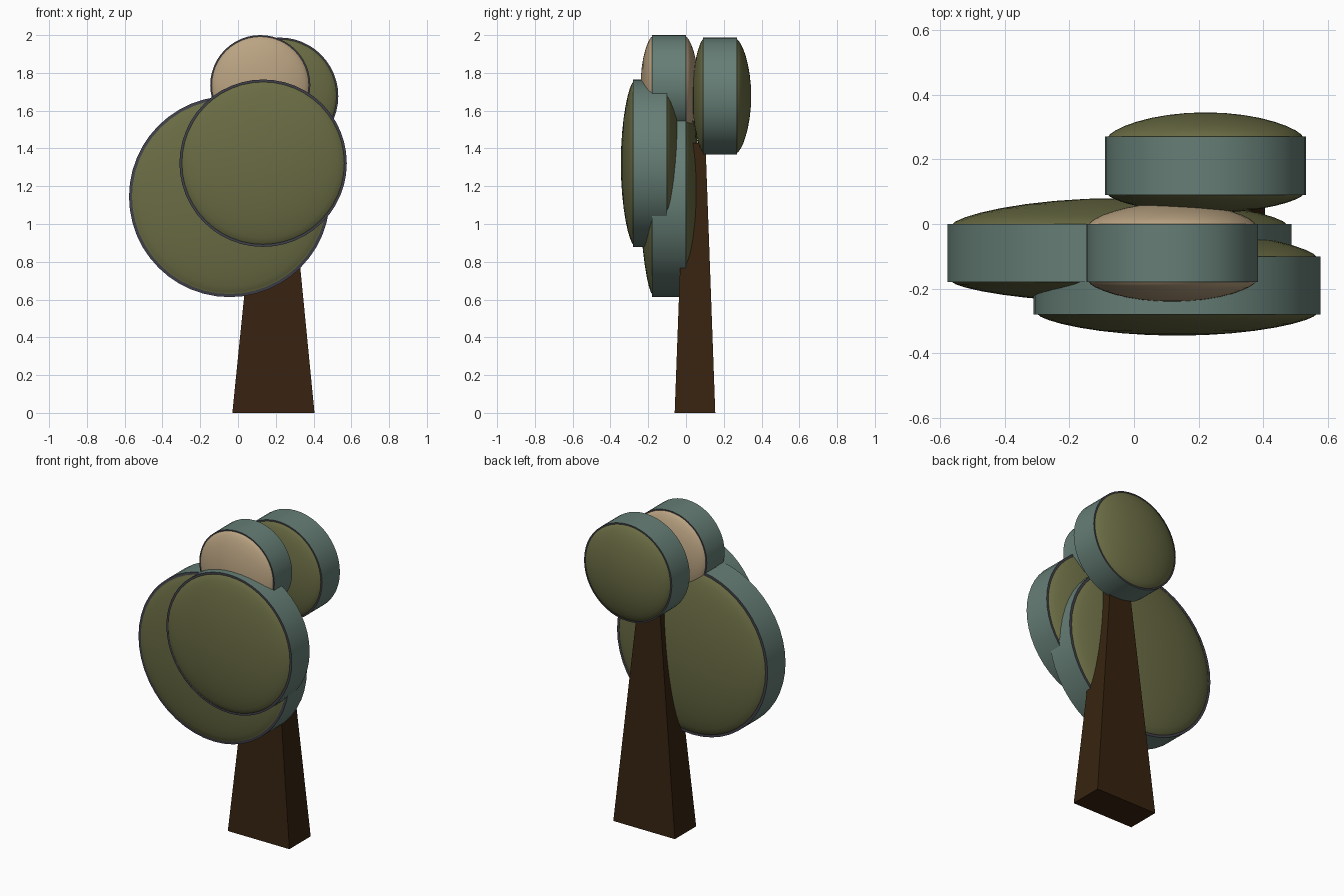
import bpy, bmesh, math

if "Cube" in bpy.data.objects:
    bpy.data.objects.remove(bpy.data.objects["Cube"])


def material(name, rgb):
    m = bpy.data.materials.new(name)
    lin = [((c / 255 + 0.055) / 1.055) ** 2.4 for c in rgb]
    m.diffuse_color = (*lin, 1)
    m.use_nodes = True
    m.node_tree.nodes["Principled BSDF"].inputs["Base Color"].default_value = m.diffuse_color
    return m


olive = material("olive_leaf", (106, 108, 68))
tan = material("tan_leaf", (186, 163, 130))
teal = material("teal_rim", (102, 126, 118))
dark = material("dark_edge", (64, 64, 74))
brown = material("brown_bark", (55, 35, 16))


def finish(name, bm, mats):
    bmesh.ops.recalc_face_normals(bm, faces=bm.faces)
    me = bpy.data.meshes.new(name)
    bm.to_mesh(me)
    bm.free()
    for m in mats:
        me.materials.append(m)
    ob = bpy.data.objects.new(name, me)
    bpy.context.collection.objects.link(ob)
    return ob


def foliage(name, x, z, r, y0, y1, front, back, leaf, n=48, rings=8):
    """Disc along y: domed front, dark edge, straight rim, dark edge, domed back."""
    inner = r * 0.97
    dome = [(inner * math.sin(i / rings * math.pi / 2),
             math.cos(i / rings * math.pi / 2) ** 1.4) for i in range(1, rings + 1)]
    profile = [(a, y0 - front * h) for a, h in dome] + [(r, y0), (r, y1)]
    profile += [(a, y1 + back * h) for a, h in reversed(dome)]
    slots = [0] * (rings - 1) + [1, 2, 1] + [0] * (rings - 1)
    bm = bmesh.new()
    loops = []
    for a, y in profile:
        loops.append([bm.verts.new((x + a * math.cos(2 * math.pi * k / n), y,
                                    z + a * math.sin(2 * math.pi * k / n))) for k in range(n)])
    for p, q, s in zip(loops, loops[1:], slots):
        for k in range(n):
            j = (k + 1) % n
            bm.faces.new((p[k], p[j], q[j], q[k])).material_index = s
    # dome tips
    for loop, y in ((loops[0], y0 - front), (loops[-1], y1 + back)):
        tip = bm.verts.new((x, y, z))
        for k in range(n):
            bm.faces.new((loop[k], loop[(k + 1) % n], tip))
    ob = finish(name, bm, (leaf, dark, teal))
    bpy.ops.object.select_all(action='DESELECT')
    ob.select_set(True)
    bpy.context.view_layer.objects.active = ob
    bpy.ops.object.shade_smooth_by_angle(angle=math.radians(35))


# Foliage discs
foliage("large_foliage", -0.045, 1.145, 0.532, -0.18, 0.0, 0.062, 0.08, olive)
foliage("front_foliage", 0.133, 1.322, 0.443, -0.28, -0.10, 0.065, 0.078, olive)
foliage("top_foliage", 0.118, 1.735, 0.265, -0.18, 0.0, 0.06, 0.065, tan)
foliage("back_foliage", 0.221, 1.677, 0.31, 0.09, 0.27, 0.056, 0.075, olive)

# Tapered square trunk
bm = bmesh.new()
bmesh.ops.create_cube(bm, size=1)
for v in bm.verts:
    up = v.co.z > 0
    xs, ys = ((0.115, 0.265), (-0.007, 0.103)) if up else ((-0.03, 0.405), (-0.06, 0.155))
    v.co = (xs[v.co.x > 0], ys[v.co.y > 0], 1.43 if up else 0)
finish("trunk", bm, (brown,))
